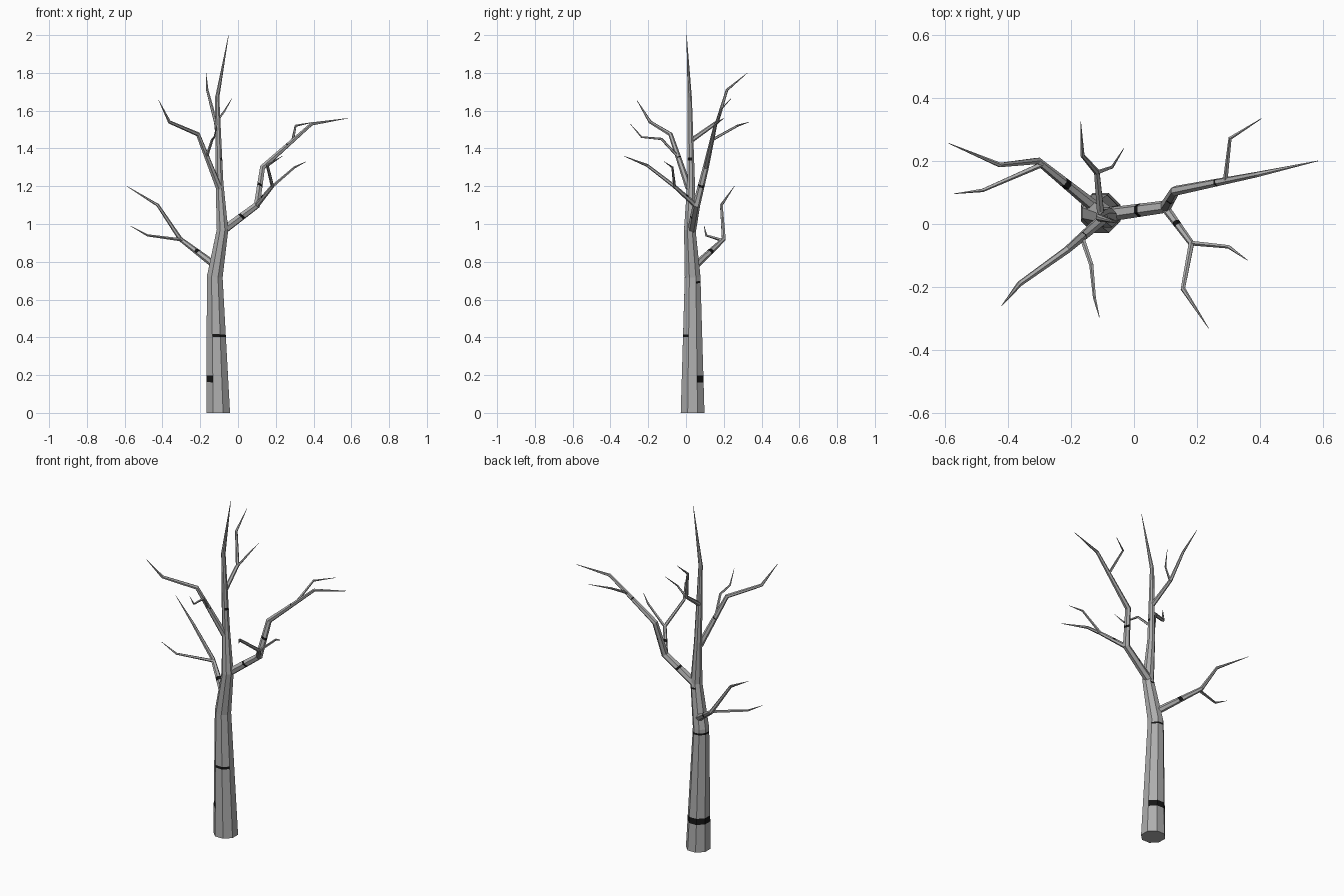
import bpy, bmesh, math
from mathutils import Vector

if "Cube" in bpy.data.objects:
    bpy.data.objects.remove(bpy.data.objects["Cube"])


def material(name, v):
    m = bpy.data.materials.new(name)
    m.diffuse_color = (v, v, v, 1)
    m.use_nodes = True
    m.node_tree.nodes["Principled BSDF"].inputs["Base Color"].default_value = m.diffuse_color
    return m


MATS = [material("pale grey bark", 0.42), material("dark bark mark", 0.008)]


def limb(name, points, sides, marks=()):
    """Tapered faceted limb. points: (x, y, z, radius).
    marks: (segment, t0, t1, direction, limit) = dark bands on faces turned to direction."""
    pts = [Vector(p[:3]) for p in points]
    dirs = [(b - a).normalized() for a, b in zip(pts, pts[1:])]
    tangents = [dirs[0]] + [(a + b).normalized() for a, b in zip(dirs, dirs[1:])] + [dirs[-1]]
    if name == "trunk":
        tangents[0] = Vector((0, 0, 1))
    t = tangents[0]
    side = Vector((1, 0, 0)) if abs(t.x) < 0.8 else Vector((0, 1, 0))
    rings = []
    for p, c, t in zip(points, pts, tangents):
        side = (side - t * side.dot(t)).normalized()
        up = t.cross(side)
        rings.append([c + p[3] * (side * math.cos(a) + up * math.sin(a))
                      for a in ((k + 0.5) * math.tau / sides for k in range(sides))])

    # stations at every joint, plus the two edges of each mark
    stations = [(float(i), rings[i]) for i in range(len(rings))]
    for seg, t0, t1, _, _ in marks:
        for t in (t0, t1):
            stations.append((seg + t, [a.lerp(b, t) for a, b in zip(rings[seg], rings[seg + 1])]))
    stations.sort(key=lambda s: s[0])

    bm = bmesh.new()
    loops = [[bm.verts.new(v) for v in ring] for _, ring in stations]
    for i in range(len(loops) - 1):
        mid = (stations[i][0] + stations[i + 1][0]) / 2
        for k in range(sides):
            n = (k + 1) % sides
            f = bm.faces.new((loops[i][k], loops[i][n], loops[i + 1][n], loops[i + 1][k]))
            f.normal_update()
            for seg, t0, t1, d, limit in marks:
                if seg + t0 < mid < seg + t1 and f.normal.dot(Vector(d).normalized()) > limit:
                    f.material_index = 1
    bm.faces.new(loops[0][::-1])
    bm.faces.new(loops[-1])
    me = bpy.data.meshes.new(name)
    bm.to_mesh(me)
    bm.free()
    for m in MATS:
        me.materials.append(m)
    ob = bpy.data.objects.new(name, me)
    bpy.context.collection.objects.link(ob)


T = 0.001  # tip radius

# Trunk with bark bands
limb("trunk", [(-.105, .035, 0, .068), (-.123, .035, .72, .045), (-.082, .02, .97, .033),
               (-.098, .027, 1.22, .022), (-.11, .02, 1.67, .012), (-.05, .003, 2.0, T)], 8,
     [(0, .225, .275, (-.5, .85, 0), -.3), (0, .56, .58, (.5, -.85, 0), .7),
      (0, .955, .97, (-.4, .9, 0), .3), (1, .88, .92, (0, 1, 0), .8),
      (3, .26, .29, (1, -.3, 0), .6)])

# Low left branch
limb("low_left_branch", [(-.12, .05, .78, .02), (-.305, .2, .92, .012),
                         (-.425, .187, 1.10, .008), (-.588, .256, 1.20, T)], 6,
     [(0, .48, .56, (0, 0, 1), -.4)])
limb("low_left_twig", [(-.29, .19, .915, .009), (-.48, .107, .94, .006), (-.57, .096, .99, T)], 5)

# Large right branch
limb("right_branch", [(-.08, .03, .965, .023), (.1, .055, 1.10, .02), (.13, .105, 1.30, .016),
                      (.39, .157, 1.53, .009), (.583, .2, 1.56, T)], 6,
     [(0, .52, .58, (0, 0, 1), -.3), (1, .5, .56, (1, -.3, 0), -.3),
      (2, .5, .52, (0, 0, 1), .2)])
limb("right_twig", [(.29, .138, 1.445, .008), (.305, .272, 1.52, .006), (.405, .335, 1.54, T)], 5)
limb("right_front_branch", [(.1, .05, 1.10, .014), (.182, -.062, 1.20, .01),
                            (.155, -.205, 1.31, .008), (.236, -.33, 1.36, T)], 6,
     [(0, .4, .5, (0, 0, 1), -.2)])
limb("right_front_twig", [(.178, -.06, 1.195, .008), (.3, -.072, 1.30, .006),
                          (.36, -.115, 1.33, T)], 5)

# Upper left branch
limb("upper_left_branch", [(-.1, .015, 1.19, .018), (-.212, -.082, 1.475, .012),
                           (-.363, -.19, 1.54, .009), (-.42, -.26, 1.655, T)], 6,
     [(0, .55, .57, (0, 0, 1), 0)])
limb("upper_left_twig", [(-.166, -.04, 1.355, .008), (-.135, -.13, 1.45, .007),
                         (-.125, -.235, 1.46, .005), (-.11, -.295, 1.53, T)], 5)

# Upper back branch
limb("upper_back_branch", [(-.105, .025, 1.44, .013), (-.118, .165, 1.54, .010),
                           (-.163, .217, 1.71, .007), (-.169, .325, 1.80, T)], 6)
limb("upper_back_twig", [(-.118, .163, 1.535, .007), (-.07, .18, 1.60, .005),
                         (-.032, .24, 1.665, T)], 5)
